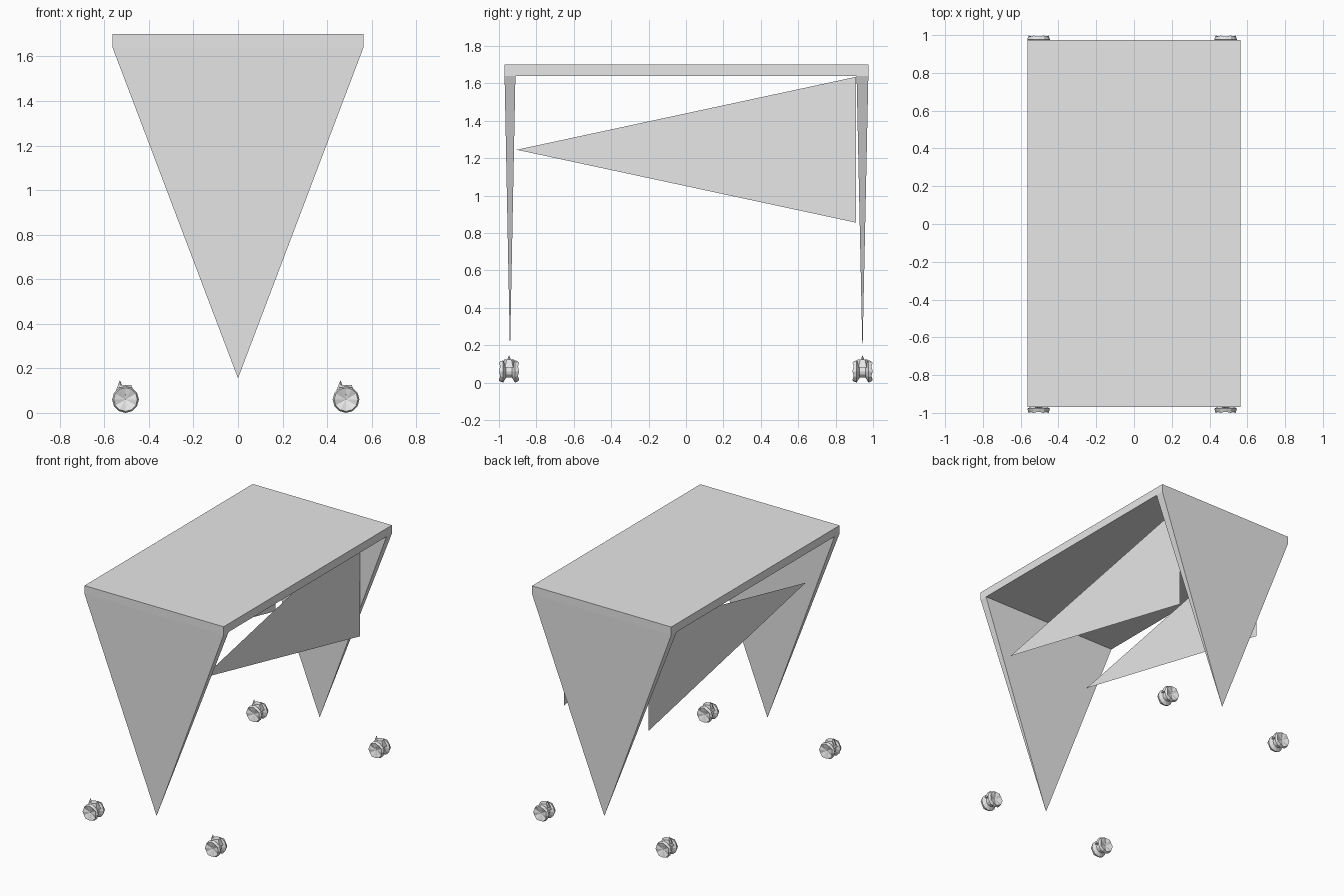
import bpy
import bmesh
from math import cos, sin, pi
from mathutils import Matrix, Vector

if "Cube" in bpy.data.objects:
    bpy.data.objects.remove(bpy.data.objects["Cube"])

grey = bpy.data.materials.new("plain grey")
grey.use_nodes = True
grey.diffuse_color = (0.8, 0.8, 0.8, 1)
grey.node_tree.nodes["Principled BSDF"].inputs["Base Color"].default_value = (0.8, 0.8, 0.8, 1)


def finish(name, bm, recalc=True):
    if recalc:
        bmesh.ops.recalc_face_normals(bm, faces=bm.faces)
    mesh = bpy.data.meshes.new(name)
    bm.to_mesh(mesh)
    bm.free()
    mesh.materials.append(grey)
    ob = bpy.data.objects.new(name, mesh)
    bpy.context.scene.collection.objects.link(ob)
    return ob


HALF_W, TOP, UNDER = 0.563, 1.70, 1.64
FRONT, BACK = -0.97, 0.975

# Table top slab
bm = bmesh.new()
bmesh.ops.create_cube(bm, size=1, matrix=Matrix.Translation(
    (0, (FRONT + BACK) / 2, (TOP + UNDER) / 2)) @ Matrix.Diagonal(
    (2 * HALF_W, BACK - FRONT, TOP - UNDER, 1)))
finish("table_top", bm)


# End panels: thin wedges narrowing to a point near the floor
def end_panel(name, y0, y1):
    bm = bmesh.new()
    rim = [bm.verts.new((x, y, UNDER)) for x, y in
           ((-HALF_W, y0), (HALF_W, y0), (HALF_W, y1), (-HALF_W, y1))]
    tip = bm.verts.new((0, (y0 + y1) / 2, 0.155))
    bm.faces.new(rim)
    for i in range(4):
        bm.faces.new((rim[i], rim[(i + 1) % 4], tip))
    finish(name, bm)


end_panel("front_panel", FRONT, -0.912)
end_panel("back_panel", 0.912, BACK)


# Side sheets: single triangles pointing to the front
def side_sheet(name, x, outward):
    bm = bmesh.new()
    points = [(x, -0.905, 1.245), (x, 0.91, 0.855), (x, 0.91, 1.635)]
    if outward < 0:
        points.reverse()
    bm.faces.new([bm.verts.new(p) for p in points])
    finish(name, bm, recalc=False)


side_sheet("left_sheet", 0.35, 1)
side_sheet("right_sheet", -0.335, -1)


# Casters: dished twin wheel, faceted hood and a small spike
SIDES = 12
PROFILE = [(-0.054, 0.053), (-0.032, 0.06), (-0.016, 0.034),
           (0.016, 0.034), (0.032, 0.06), (0.054, 0.053)]


def caster(name, x, y):
    bm = bmesh.new()
    rings = []
    for depth, r in PROFILE:
        ring = []
        for i in range(SIDES):
            a = 2 * pi * i / SIDES
            # alternate rim points step in, creasing the dished face
            d = depth * (0.88 if i % 2 and abs(depth) > 0.05 else 1)
            ring.append(bm.verts.new((r * cos(a), d, 0.06 + r * sin(a))))
        rings.append(ring)
    for a, b in zip(rings, rings[1:]):
        for i in range(SIDES):
            j = (i + 1) % SIDES
            bm.faces.new((a[i], a[j], b[j], b[i]))
    for ring, depth in ((rings[0], -0.036), (rings[-1], 0.036)):
        hub = bm.verts.new((0, depth, 0.06))
        for i in range(SIDES):
            bm.faces.new((ring[i], ring[(i + 1) % SIDES], hub))
    bmesh.ops.create_cone(bm, cap_ends=True, segments=6, radius1=0.05, radius2=0.03,
                          depth=0.045, matrix=Matrix.Translation((0, 0, 0.102))
                          @ Matrix.Diagonal((1, 0.85, 1, 1)))
    bmesh.ops.create_cone(bm, cap_ends=True, segments=4, radius1=0.018, radius2=0,
                          depth=0.047, matrix=Matrix.Translation((-0.025, 0, 0.124)))
    bmesh.ops.translate(bm, verts=bm.verts, vec=Vector((x, y, 0)))
    finish(name, bm)


for end, y in (("front", -0.946), ("back", 0.944)):
    for side, x in (("right", -0.505), ("left", 0.485)):
        caster(f"{end}_{side}_caster", x, y)
